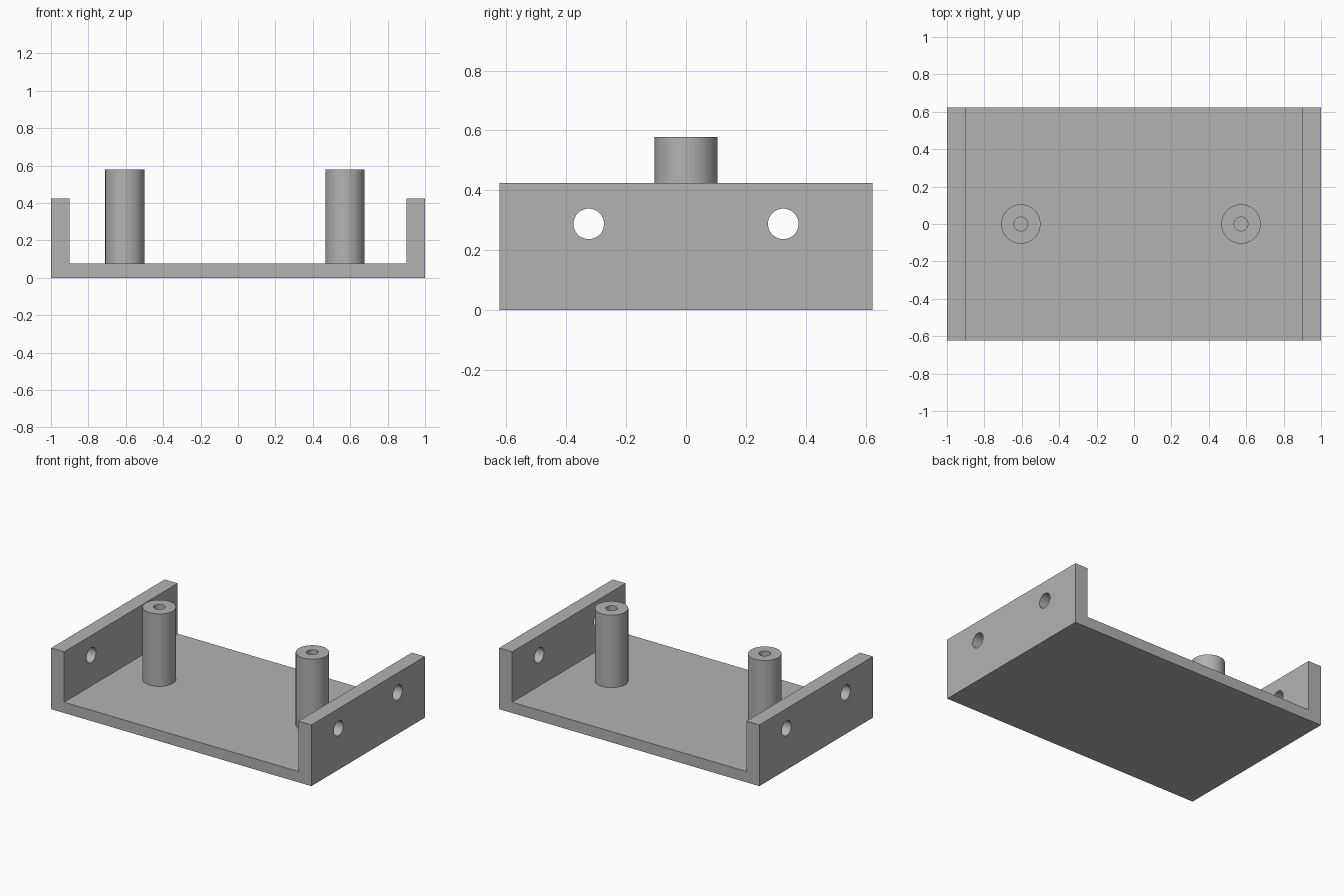
import bpy, bmesh, math
from mathutils import Matrix, Vector

if "Cube" in bpy.data.objects:
    bpy.data.objects.remove(bpy.data.objects["Cube"], do_unlink=True)

DEPTH, FLOOR, WALL, HEIGHT = 0.623, 0.075, 0.1, 0.425
POST_TOP, POST_R, BORE_R = 0.578, 0.105, 0.037

# Single plain grey
grey = bpy.data.materials.new("grey")
grey.use_nodes = True
colour = (0.45, 0.45, 0.45, 1)
grey.diffuse_color = colour
grey.node_tree.nodes["Principled BSDF"].inputs["Base Color"].default_value = colour


def make_object(name, bm):
    bmesh.ops.recalc_face_normals(bm, faces=bm.faces)
    mesh = bpy.data.meshes.new(name)
    bm.to_mesh(mesh)
    bm.free()
    mesh.materials.append(grey)
    obj = bpy.data.objects.new(name, mesh)
    bpy.context.collection.objects.link(obj)
    return obj


def activate(obj):
    bpy.ops.object.select_all(action="DESELECT")
    obj.select_set(True)
    bpy.context.view_layer.objects.active = obj


# U-shaped bracket: half profile mirrored, then extruded along y
half = [(1, 0), (1, HEIGHT), (1 - WALL, HEIGHT), (1 - WALL, FLOOR)]
profile = half + [(-x, z) for x, z in reversed(half)]
bm = bmesh.new()
face = bm.faces.new([bm.verts.new((x, -DEPTH, z)) for x, z in profile])
result = bmesh.ops.extrude_face_region(bm, geom=[face])
moved = [v for v in result["geom"] if isinstance(v, bmesh.types.BMVert)]
bmesh.ops.translate(bm, verts=moved, vec=(0, 2 * DEPTH, 0))
bracket = make_object("bracket", bm)

# Side holes, drilled through both walls
bm = bmesh.new()
for y in (-0.325, 0.325):
    place = Matrix.Translation((0, y, 0.288)) @ Matrix.Rotation(math.pi / 2, 4, "Y")
    bmesh.ops.create_cone(bm, cap_ends=True, segments=48, radius1=0.051,
                          radius2=0.051, depth=3, matrix=place)
cutter = make_object("hole_cutter", bm)
cutter.hide_render = True
drill = bracket.modifiers.new("side_holes", "BOOLEAN")
drill.operation, drill.solver, drill.object = "DIFFERENCE", "EXACT", cutter
activate(bracket)
bpy.ops.object.modifier_apply(modifier=drill.name)
bpy.data.objects.remove(cutter, do_unlink=True)
bpy.ops.object.shade_smooth_by_angle(angle=math.radians(30))

# Hollow mounting posts, turned from a wall section
for name, x in (("right_post", -0.605), ("left_post", 0.572)):
    bm = bmesh.new()
    section = [(BORE_R, FLOOR), (BORE_R, POST_TOP), (POST_R, POST_TOP), (POST_R, FLOOR)]
    verts = [bm.verts.new((r, 0, z)) for r, z in section]
    edges = [bm.edges.new(pair) for pair in zip(verts, verts[1:])]
    bmesh.ops.spin(bm, geom=verts + edges, cent=Vector(), axis=(0, 0, 1),
                   angle=math.tau, steps=64, use_merge=True)
    bmesh.ops.remove_doubles(bm, verts=bm.verts, dist=0.0001)
    post = make_object(name, bm)
    # Open lower rim: orient normals away from the middle of the tube wall
    post.location.x = x
    activate(post)
    bpy.ops.object.shade_smooth_by_angle(angle=math.radians(30))
